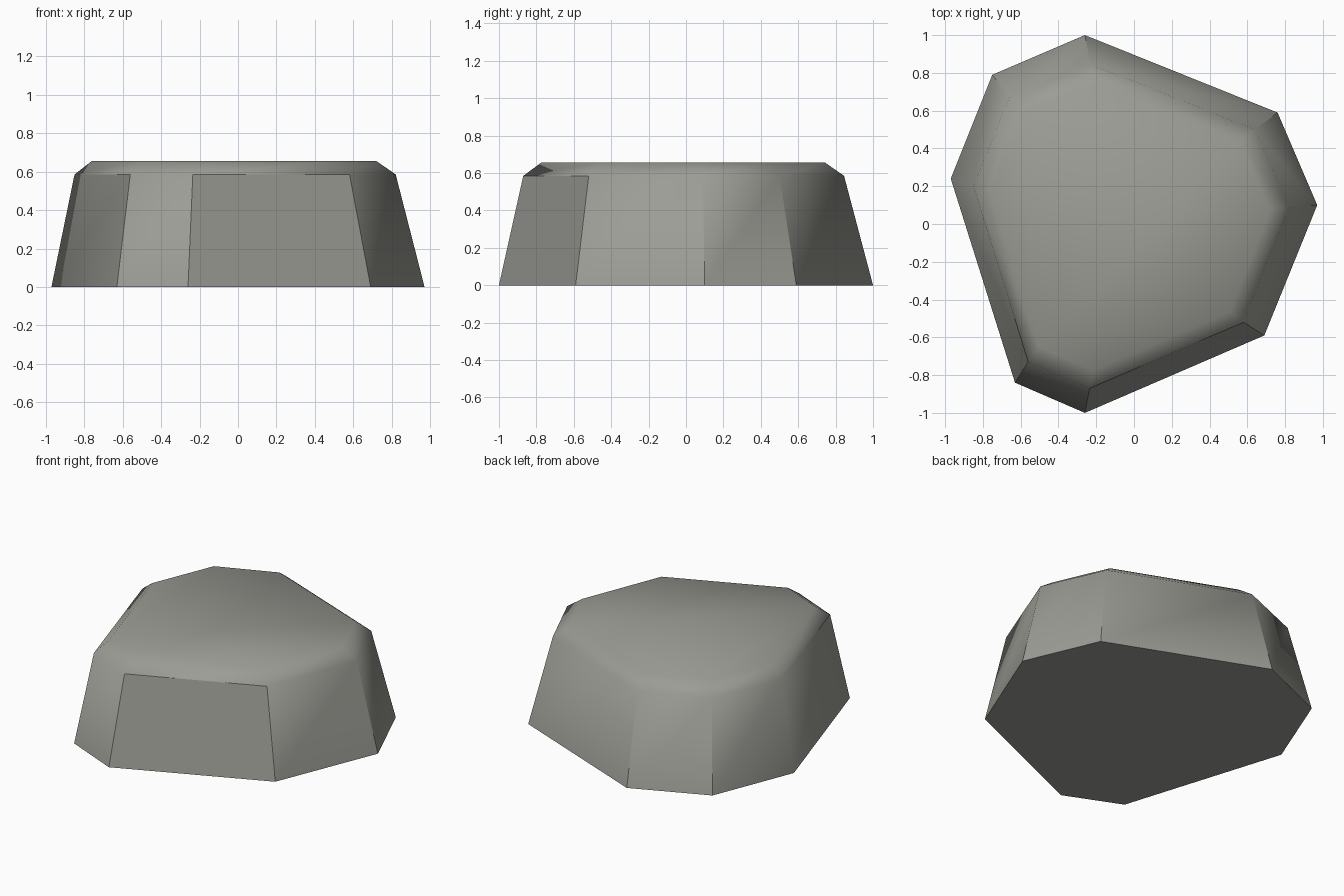
import bpy, bmesh

if "Cube" in bpy.data.objects:
    bpy.data.objects.remove(bpy.data.objects["Cube"])

# Outline at the ground and at the shoulder (counter-clockwise from the front)
base = [(-0.26, -1.0), (0.69, -0.59), (0.97, 0.10), (0.76, 0.59),
        (-0.26, 1.0), (-0.75, 0.79), (-0.97, 0.24), (-0.63, -0.84)]
shoulder = [(-0.235, -0.87), (0.58, -0.52), (0.82, 0.09), (0.64, 0.50),
            (-0.23, 0.845), (-0.66, 0.67), (-0.85, 0.20), (-0.56, -0.73)]
# The flat top is the shoulder outline pulled inwards
top = [(x * 0.886 - 0.007, y * 0.886 - 0.004) for x, y in shoulder]
n = len(base)

bm = bmesh.new()
rings = [[bm.verts.new((x, y, z)) for x, y in pts]
         for pts, z in ((base, 0.0), (shoulder, 0.585), (top, 0.655))]

# Sides, bevel band, underside and top
for lower, upper in zip(rings, rings[1:]):
    for i in range(n):
        j = (i + 1) % n
        bm.faces.new((lower[i], lower[j], upper[j], upper[i]))
bm.faces.new(rings[0][::-1])
bm.faces.new(rings[2])
for f in bm.faces:
    f.smooth = True

# Crisp base rim, upright corners (one is soft) and two shoulder edges
for i in range(n):
    j = (i + 1) % n
    bm.edges.get((rings[0][i], rings[0][j])).smooth = False
    if i != 6:
        bm.edges.get((rings[0][i], rings[1][i])).smooth = False
    if i in (0, 6):
        bm.edges.get((rings[1][i], rings[1][j])).smooth = False

mesh = bpy.data.meshes.new("rock")
bm.to_mesh(mesh)
bm.free()

stone = bpy.data.materials.new("stone grey")
stone.diffuse_color = (0.33, 0.335, 0.30, 1.0)
stone.use_nodes = True
stone.node_tree.nodes["Principled BSDF"].inputs["Base Color"].default_value = stone.diffuse_color
mesh.materials.append(stone)
bpy.context.collection.objects.link(bpy.data.objects.new("rock", mesh))
